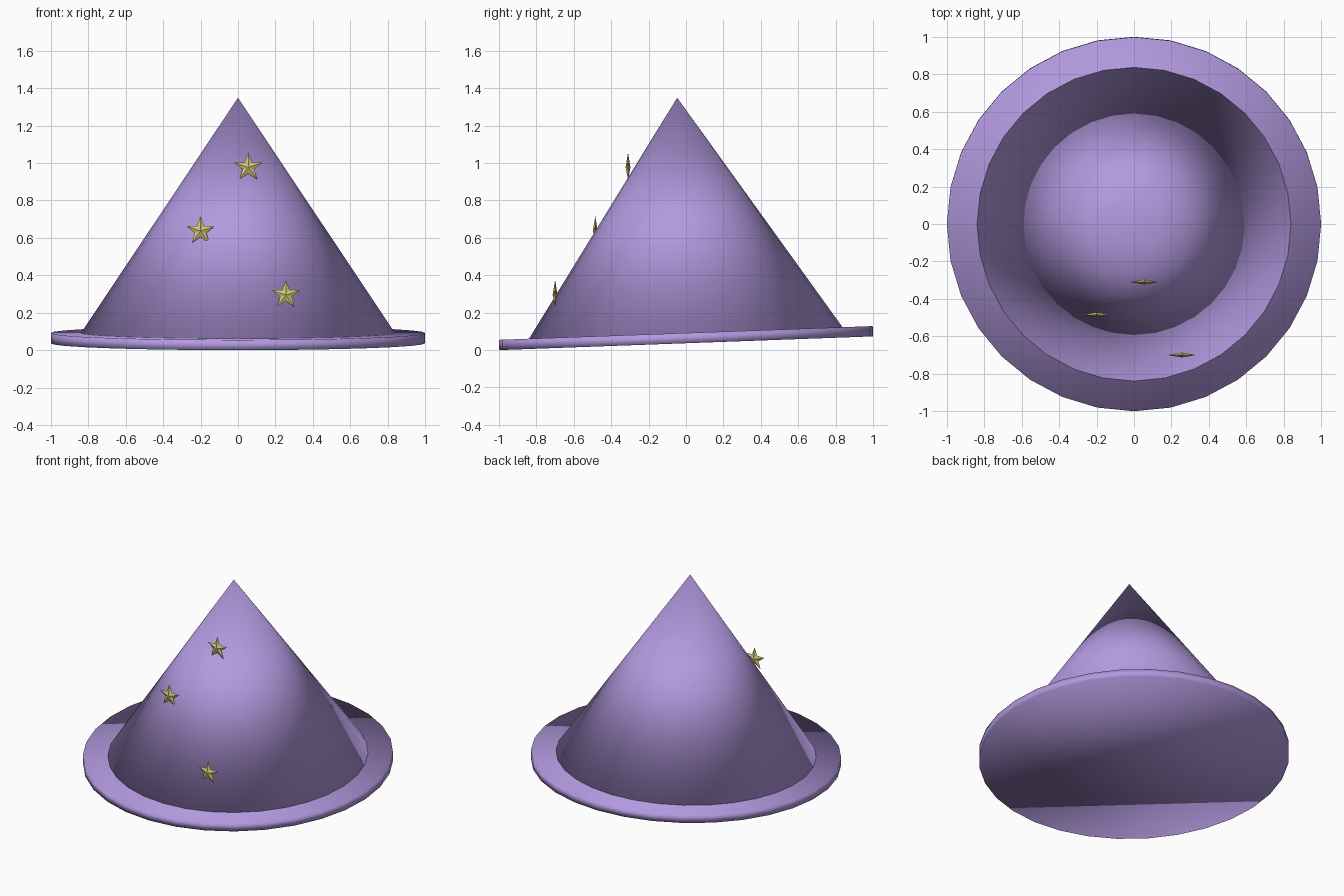
import bpy, bmesh, math
from mathutils import Matrix

default = bpy.data.objects.get("Cube")
if default:
    bpy.data.objects.remove(default, do_unlink=True)


def material(name, colour):
    m = bpy.data.materials.new(name)
    m.use_nodes = True
    m.diffuse_color = (*colour, 1)
    for node in m.node_tree.nodes:
        if node.type == 'BSDF_PRINCIPLED':
            node.inputs["Base Color"].default_value = (*colour, 1)
    return m


lilac = material("lilac", (0.45, 0.32, 0.74))
gold = material("pale gold", (0.65, 0.58, 0.19))

TILT = Matrix.Rotation(math.radians(2.1), 4, 'X')
BRIM_Z = 0.064


def add_object(name, bm, mat, smooth):
    mesh = bpy.data.meshes.new(name)
    bmesh.ops.recalc_face_normals(bm, faces=bm.faces[:])
    for f in bm.faces:
        f.smooth = smooth
    bm.to_mesh(mesh)
    bm.free()
    mesh.materials.append(mat)
    obj = bpy.data.objects.new(name, mesh)
    bpy.context.collection.objects.link(obj)
    return obj


def round_part(name, r_bottom, r_top, depth, lift):
    """Closed, fully smooth cone or disc sharing the hat's backward tilt."""
    bm = bmesh.new()
    bmesh.ops.create_cone(bm, cap_ends=True, segments=32, radius1=r_bottom,
                          radius2=r_top, depth=depth)
    bmesh.ops.remove_doubles(bm, verts=bm.verts[:], dist=0.0001)
    bmesh.ops.transform(bm, verts=bm.verts[:],
                        matrix=Matrix.Translation((0, 0, BRIM_Z)) @ TILT
                        @ Matrix.Translation((0, 0, lift)))
    return add_object(name, bm, lilac, True)


def star(name, centre, outer=0.08, inner=0.033, bulge=0.013):
    """Five-pointed star with a raised centre on both sides."""
    bm = bmesh.new()
    rim = []
    for i in range(10):
        r = inner if i % 2 else outer
        a = math.pi / 2 + i * math.pi / 5
        rim.append(bm.verts.new((r * math.cos(a), 0, r * math.sin(a))))
    for y in (-bulge, bulge):
        hub = bm.verts.new((0, y, 0))
        for i in range(10):
            bm.faces.new((rim[i], rim[(i + 1) % 10], hub))
    obj = add_object(name, bm, gold, False)
    obj.location = centre
    return obj


# Brim and pointed crown
round_part("brim", 1.0, 1.0, 0.055, 0)
round_part("crown", 0.857, 0, 1.286, 0.643)

# Stars on the front of the crown
star("upper_star", (0.055, -0.31, 0.977))
star("middle_star", (-0.2, -0.485, 0.637))
star("lower_star", (0.256, -0.7, 0.295))
